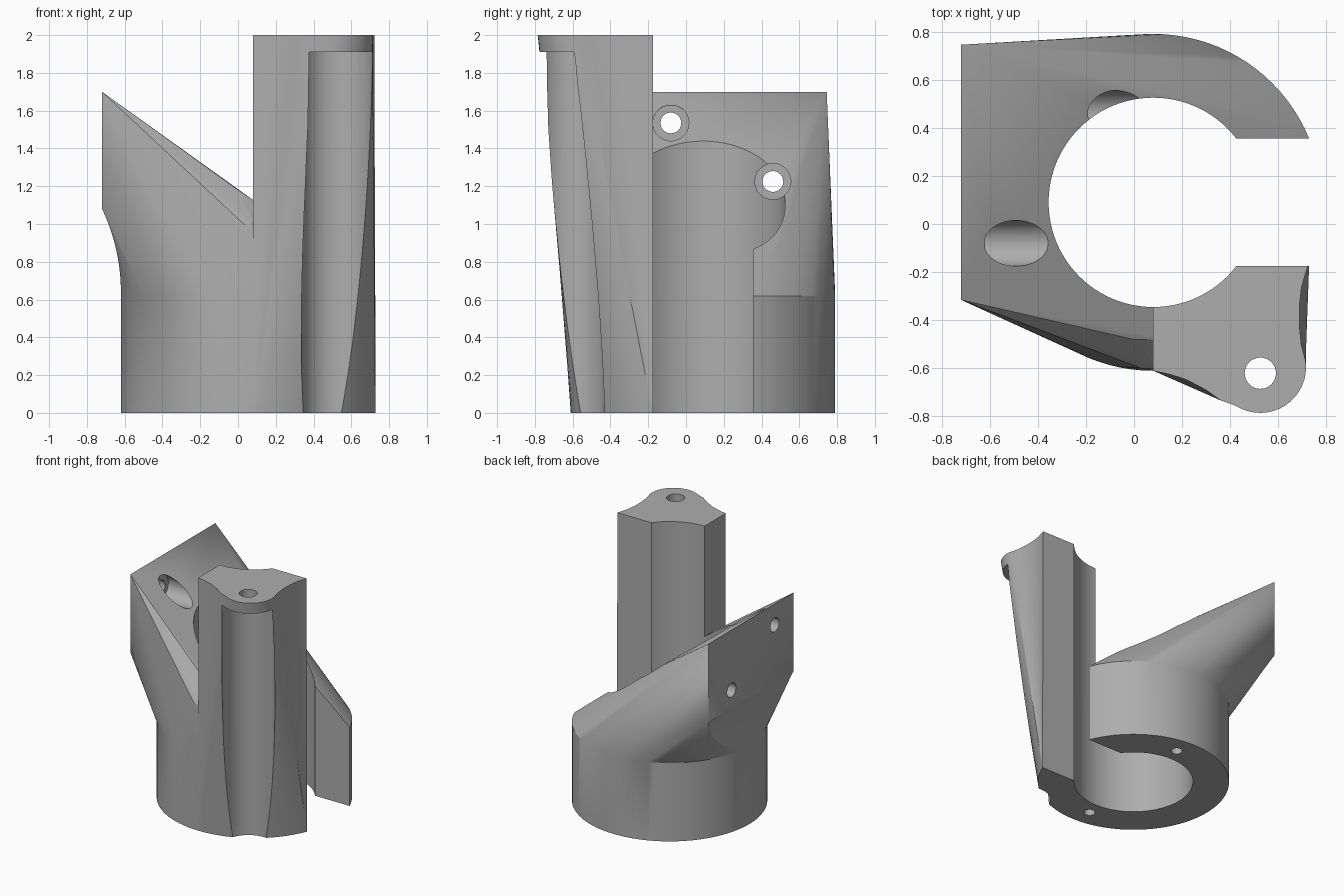
import bpy, bmesh, math
from mathutils import Vector

if "Cube" in bpy.data.objects:
    bpy.data.objects.remove(bpy.data.objects["Cube"])

CX, CY, R_OUT, R_IN = 0.08, 0.09, 0.70, 0.435

grey = bpy.data.materials.new("plain grey")
grey.diffuse_color = (0.42, 0.42, 0.42, 1)
grey.use_nodes = True
grey.node_tree.nodes["Principled BSDF"].inputs["Base Color"].default_value = grey.diffuse_color


def make(name, bm):
    bmesh.ops.remove_doubles(bm, verts=bm.verts, dist=1e-4)
    bmesh.ops.recalc_face_normals(bm, faces=bm.faces)
    mesh = bpy.data.meshes.new(name)
    bm.to_mesh(mesh)
    bm.free()
    mesh.materials.append(grey)
    ob = bpy.data.objects.new(name, mesh)
    bpy.context.collection.objects.link(ob)
    return ob


def rod(name, a, b, r, n=64):
    # closed cylinder from point a to point b
    a, b = Vector(a), Vector(b)
    bm = bmesh.new()
    bmesh.ops.create_cone(bm, cap_ends=True, segments=n, radius1=r, radius2=r, depth=(b - a).length)
    rot = (b - a).to_track_quat('Z', 'Y').to_matrix().to_4x4()
    bm.transform(rot)
    bmesh.ops.translate(bm, verts=bm.verts, vec=(a + b) / 2)
    return make(name, bm)


def box(name, lo, hi):
    bm = bmesh.new()
    bmesh.ops.create_cube(bm, size=1)
    for v in bm.verts:
        v.co = [(l + h) / 2 + c * (h - l) for l, h, c in zip(lo, hi, v.co)]
    return make(name, bm)


def combine(target, tool, op='DIFFERENCE'):
    mod = target.modifiers.new("cut", 'BOOLEAN')
    mod.operation, mod.solver, mod.object = op, 'EXACT', tool
    bpy.context.view_layer.objects.active = target
    bpy.ops.object.modifier_apply(modifier=mod.name)
    bpy.data.objects.remove(tool)


def arc(cx, cy, r, a0, a1, n):
    return [(cx + r * math.cos(math.radians(a0 + (a1 - a0) * i / (n - 1))),
             cy + r * math.sin(math.radians(a0 + (a1 - a0) * i / (n - 1)))) for i in range(n)]


# Clamp body: round base blended up into an upright mounting plate
bm = bmesh.new()
for x, y in arc(CX, CY, R_OUT, 0, 360, 97)[:-1]:
    bm.verts.new((x, y, 0.62))
for y in (-0.315, 0.745):
    for z in (1.08, 1.7):
        bm.verts.new((-0.72, y, z))
for p in ((0.03, -0.6, 1.0), (0.09, -0.6, 0.98), (0.09, -0.48, 1.12), (0.0, -0.48, 1.18)):
    bm.verts.new(p)
bmesh.ops.convex_hull(bm, input=bm.verts)
bmesh.ops.delete(bm, geom=[v for v in bm.verts if not v.link_faces], context='VERTS')
low = [f for f in bm.faces if all(v.co.z < 0.63 for v in f.verts)]
bmesh.ops.delete(bm, geom=low, context='FACES')
rim = [e for e in bm.edges if e.is_boundary]
ext = bmesh.ops.extrude_edge_only(bm, edges=rim)
for v in [g for g in ext['geom'] if isinstance(g, bmesh.types.BMVert)]:
    v.co.z = 0
bmesh.ops.holes_fill(bm, edges=[e for e in bm.edges if e.is_boundary], sides=0)
body = make("clamp_body", bm)

# Curved underside of the plate, and the space for slot and tower
combine(body, rod("underside_cutter", (-1.638, -2, 0.64), (-1.638, 2, 0.64), 1.018, 160))
combine(body, box("slot_cutter", (0.09, -2, -1), (2, 0.355, 3)))

# Tower: base arc lofted to a lobed top, with hollow flanks
base = arc(CX, CY, R_OUT, -90, -22.3, 17)
lobe = arc(0.525, -0.595, 0.19, -122, 8, 17)
left = [(0.08, -0.61), (0.15, -0.625), (0.22, -0.648), (0.30, -0.69), (0.36, -0.733)]
right = [(0.695, -0.50), (0.687, -0.42), (0.687, -0.34), (0.697, -0.26), (0.722, -0.175)]
back = [(0.08, -0.175)]
lower = [base[0]] * len(left) + base + [base[-1]] * len(right) + back
upper = left + lobe + right + back
bm = bmesh.new()
STEPS = 8
rows = []
for s in range(STEPS + 1):
    t = s / STEPS
    rows.append([bm.verts.new((a[0] + (b[0] - a[0]) * t, a[1] + (b[1] - a[1]) * t, 2 * t))
                 for a, b in zip(lower, upper)])
n = len(lower)
for r0, r1 in zip(rows, rows[1:]):
    for i in range(n):
        j = (i + 1) % n
        bm.faces.new((r0[i], r0[j], r1[j], r1[i]))
bm.faces.new(rows[0][::-1])
bm.faces.new(rows[-1])
bmesh.ops.remove_doubles(bm, verts=bm.verts, dist=1e-4)
bmesh.ops.triangulate(bm, faces=bm.faces)
tower = make("tower", bm)

# Screw hole in the top and the open channel below it
combine(tower, rod("channel_cutter", (0.525, -0.62, -1), (0.525, -0.62, 1.91), 0.19))
combine(tower, rod("screw_cutter", (0.525, -0.62, 1.5), (0.525, -0.62, 2.5), 0.065, 32))
combine(body, tower, 'UNION')

# Central bore
combine(body, rod("bore_cutter", (CX, CY, -1), (CX, CY, 3), R_IN, 96))

# Plate screw holes with wide recesses on the sloped side
for y, z in ((-0.08, 1.535), (0.46, 1.225)):
    combine(body, rod("hole_cutter", (-1, y, z), (0.05, y, z), 0.055, 32))
    combine(body, rod("recess_cutter", (-0.62, y, z), (0.05, y, z), 0.095, 48))

# Blind holes under the base
for x, y in ((0.13, 0.64), (0.04, -0.46)):
    combine(body, rod("pin_cutter", (x, y, -0.5), (x, y, 0.3), 0.042, 24))

body.name = "clamp_with_tower"
bpy.ops.object.select_all(action='DESELECT')
body.select_set(True)
bpy.context.view_layer.objects.active = body
bpy.ops.object.shade_smooth_by_angle(angle=math.radians(25))
